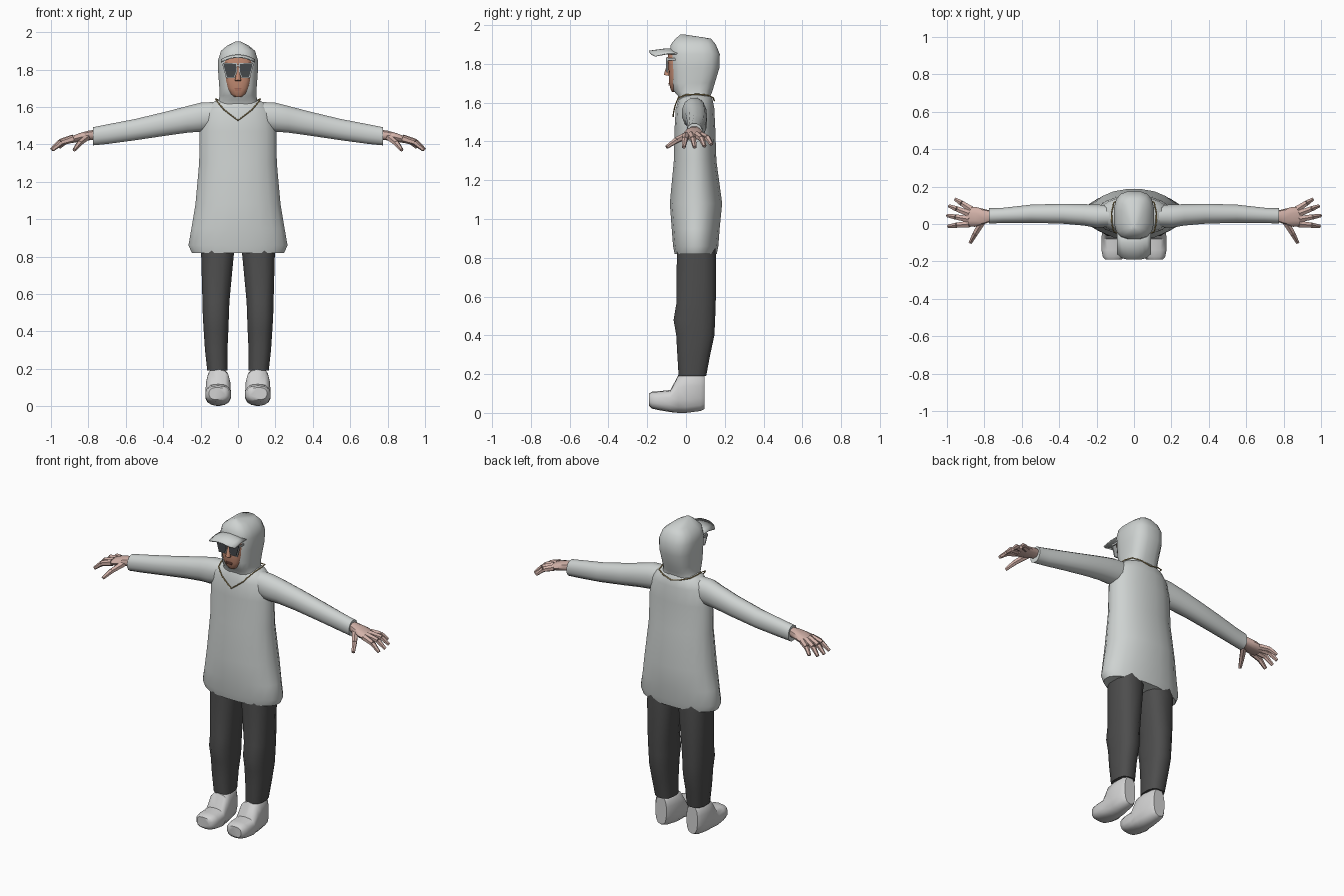
import bpy, bmesh, math
from mathutils import Vector, Matrix

if "Cube" in bpy.data.objects:
    bpy.data.objects.remove(bpy.data.objects["Cube"])


def material(name, r, g, b):
    m = bpy.data.materials.new(name)
    m.use_nodes = True
    m.diffuse_color = (r, g, b, 1)
    bsdf = m.node_tree.nodes["Principled BSDF"]
    bsdf.inputs["Base Color"].default_value = (r, g, b, 1)
    bsdf.inputs["Roughness"].default_value = 0.8
    return m


CLOTH = material("pale grey cloth", 0.62, 0.65, 0.64)
SHOE = material("off white", 0.64, 0.64, 0.64)
DARK = material("charcoal cloth", 0.075, 0.075, 0.075)
HAND = material("pink skin", 0.64, 0.44, 0.39)
FACE = material("tan skin", 0.55, 0.26, 0.17)
LIPS = material("lip brown", 0.34, 0.13, 0.09)
LENS = material("dark lens", 0.06, 0.065, 0.07)
FRAME = material("frame grey", 0.5, 0.52, 0.52)
GOLD = material("gold", 0.58, 0.42, 0.16)


def finish(name, bm, mat, mirror=False, angle=45):
    bmesh.ops.recalc_face_normals(bm, faces=bm.faces)
    me = bpy.data.meshes.new(name)
    bm.to_mesh(me)
    bm.free()
    me.materials.append(mat)
    ob = bpy.data.objects.new(name, me)
    bpy.context.collection.objects.link(ob)
    if mirror:
        mod = ob.modifiers.new("mirror", "MIRROR")
        mod.use_mirror_merge = False
    bpy.ops.object.select_all(action="DESELECT")
    ob.select_set(True)
    bpy.context.view_layer.objects.active = ob
    bpy.ops.object.shade_smooth_by_angle(angle=math.radians(angle))
    return ob


def loft(bm, axis, rings, n=16, p=2.4):
    """Skin superellipse rings (t, low u, high u, low v, high v) along an axis.
    (u, v) is (z, y) along x, (x, z) along y and (x, y) along z."""
    order = {"x": (2, 1, 0), "y": (0, 2, 1), "z": (0, 1, 2)}[axis]
    loops = []
    for t, u0, u1, v0, v1 in rings:
        loop = []
        for i in range(n):
            a = math.tau * (i + 0.5) / n
            c, s = math.cos(a), math.sin(a)
            u = (u0 + u1) / 2 + (u1 - u0) / 2 * math.copysign(abs(c) ** (2 / p), c)
            v = (v0 + v1) / 2 + (v1 - v0) / 2 * math.copysign(abs(s) ** (2 / p), s)
            raw = (u, v, t)
            loop.append(bm.verts.new([raw[k] for k in order]))
        loops.append(loop)
    for a, b in zip(loops, loops[1:]):
        for i in range(n):
            j = (i + 1) % n
            bm.faces.new((a[i], a[j], b[j], b[i]))
    bm.faces.new(loops[0])
    bm.faces.new(loops[-1])


def taper(bm, a, b, r1, r2, sides=6):
    a, b = Vector(a), Vector(b)
    d = b - a
    mat = Matrix.Translation((a + b) / 2) @ d.to_track_quat("Z", "Y").to_matrix().to_4x4()
    bmesh.ops.create_cone(bm, cap_ends=True, segments=sides, radius1=r1,
                          radius2=r2, depth=d.length, matrix=mat)


def box(bm, centre, size):
    mat = Matrix.Translation(centre) @ Matrix.Diagonal((*size, 1))
    bmesh.ops.create_cube(bm, size=1, matrix=mat)


def upright(rows):
    """Rows of (z, half width, front y, back y), centred on x = 0."""
    return [(z, -w, w, f, b) for z, w, f, b in rows]


# Long coat
bm = bmesh.new()
loft(bm, "z", upright([
    (0.82, 0.25, -0.06, 0.16), (0.86, 0.268, -0.068, 0.168),
    (0.95, 0.252, -0.075, 0.175), (1.08, 0.23, -0.085, 0.188),
    (1.3, 0.21, -0.064, 0.158), (1.47, 0.207, -0.06, 0.152),
    (1.57, 0.19, -0.054, 0.147), (1.62, 0.15, -0.038, 0.137),
    (1.64, 0.1, -0.03, 0.125)]), n=20, p=2.15)
finish("coat", bm, CLOTH)

# Sleeves
bm = bmesh.new()
loft(bm, "x", [
    (0.1, 1.48, 1.63, -0.015, 0.1), (0.2, 1.465, 1.625, -0.022, 0.106),
    (0.27, 1.46, 1.607, -0.01, 0.108), (0.38, 1.445, 1.578, 0.0, 0.11),
    (0.55, 1.42, 1.537, 0.005, 0.105), (0.7, 1.4, 1.508, 0.005, 0.088),
    (0.775, 1.393, 1.493, 0.0, 0.086)], n=12, p=2.2)
finish("sleeves", bm, CLOTH, mirror=True)

# Hands: palm, four fingers and a thumb
bm = bmesh.new()
loft(bm, "x", [
    (0.76, 1.425, 1.48, 0.015, 0.07), (0.8, 1.42, 1.474, 0.0, 0.08),
    (0.85, 1.412, 1.46, -0.015, 0.092), (0.895, 1.408, 1.442, -0.012, 0.09)],
    n=10, p=2.4)
for start, mid, tip in [
        ((0.87, 0.078, 1.43), (0.92, 0.11, 1.418), (0.955, 0.132, 1.385)),
        ((0.88, 0.055, 1.433), (0.945, 0.08, 1.415), (0.988, 0.096, 1.375)),
        ((0.88, 0.025, 1.433), (0.95, 0.037, 1.413), (0.998, 0.045, 1.37)),
        ((0.88, 0.0, 1.43), (0.945, -0.006, 1.41), (0.993, -0.012, 1.37)),
        ((0.805, 0.02, 1.44), (0.848, -0.05, 1.405), (0.875, -0.1, 1.37))]:
    taper(bm, start, mid, 0.02, 0.016)
    taper(bm, mid, tip, 0.016, 0.01)
finish("hands", bm, HAND, mirror=True)

# Trousers
bm = bmesh.new()
loft(bm, "z", [
    (0.19, 0.055, 0.166, -0.04, 0.106), (0.3, 0.055, 0.178, -0.047, 0.127),
    (0.4, 0.05, 0.185, -0.053, 0.149), (0.48, 0.047, 0.19, -0.067, 0.153),
    (0.56, 0.044, 0.192, -0.053, 0.156), (0.8, 0.021, 0.199, -0.05, 0.158),
    (0.88, 0.012, 0.199, -0.045, 0.15)], n=12, p=2.6)
finish("trousers", bm, DARK, mirror=True)

# Ankle boots
bm = bmesh.new()
loft(bm, "y", [
    (0.095, 0.07, 0.147, 0.02, 0.195), (0.075, 0.057, 0.163, 0.01, 0.205),
    (0.0, 0.045, 0.17, 0.0, 0.207), (-0.04, 0.04, 0.172, 0.0, 0.195),
    (-0.08, 0.037, 0.175, 0.004, 0.118), (-0.14, 0.037, 0.175, 0.014, 0.112),
    (-0.175, 0.045, 0.168, 0.022, 0.11), (-0.19, 0.065, 0.155, 0.035, 0.1)],
    n=14, p=2.7)
finish("boots", bm, SHOE, mirror=True)

# Hood
bm = bmesh.new()
loft(bm, "z", upright([
    (1.6, 0.115, -0.035, 0.125), (1.635, 0.105, -0.043, 0.128),
    (1.66, 0.099, -0.065, 0.138), (1.7, 0.101, -0.075, 0.15),
    (1.78, 0.107, -0.08, 0.174), (1.85, 0.108, -0.085, 0.176),
    (1.9, 0.092, -0.08, 0.155), (1.93, 0.055, -0.055, 0.13),
    (1.95, 0.012, -0.03, 0.0)]), n=16, p=2.9)
finish("hood", bm, CLOTH)

# Cap visor: a curved sheet, lower at its sides
bm = bmesh.new()
cols = []
for i in range(9):
    k = i / 4 - 1
    drop = 0.026 * k * k
    cols.append([bm.verts.new((0.092 * k, y, z - drop)) for y, z in
                 ((-0.04, 1.88), (-0.1, 1.88), (-0.19 + 0.03 * k ** 4, 1.868))])
for a, b in zip(cols, cols[1:]):
    for j in range(2):
        bm.faces.new((a[j], a[j + 1], b[j + 1], b[j]))
visor = finish("visor", bm, CLOTH)
visor.modifiers.new("thickness", "SOLIDIFY").thickness = 0.006

# Face with nose
bm = bmesh.new()
loft(bm, "z", upright([
    (1.654, 0.022, -0.072, 0.0), (1.668, 0.042, -0.08, 0.0),
    (1.7, 0.058, -0.087, 0.0), (1.74, 0.068, -0.089, 0.0),
    (1.79, 0.074, -0.09, 0.0), (1.84, 0.076, -0.094, 0.0),
    (1.872, 0.06, -0.09, 0.0)]), n=16, p=2.8)
taper(bm, (0, -0.084, 1.82), (0, -0.099, 1.74), 0.006, 0.016, sides=8)
finish("face", bm, FACE)

# Lips
bm = bmesh.new()
for z, w in ((1.699, 0.04), (1.691, 0.032)):
    box(bm, (0, -0.086, z), (w, 0.009, 0.006))
finish("lips", bm, LIPS)

# Sunglasses: frame plates, dark lenses, bridge and temples
for name, mat, y, edge in (("glasses_frame", FRAME, -0.1, 0),
                           ("glasses_lenses", LENS, -0.104, 0.005)):
    bm = bmesh.new()
    z0, z1 = 1.755, 1.835
    outline = [(0.018 + edge, z0 + edge), (0.064 - edge, z0 + edge),
               (0.082 - edge, z1 - 0.012), (0.08 - edge, z1 - edge),
               (0.006 + edge, z1 - edge), (0.006 + edge, z0 + 0.03)]
    front = bm.faces.new([bm.verts.new((x, y, z)) for x, z in outline])
    back = bmesh.ops.extrude_face_region(bm, geom=[front])["geom"]
    bmesh.ops.translate(bm, vec=(0, 0.007, 0),
                        verts=[v for v in back if isinstance(v, bmesh.types.BMVert)])
    if mat == FRAME:
        box(bm, (0.004, y + 0.003, 1.822), (0.012, 0.007, 0.012))
        box(bm, (0.079, -0.075, 1.824), (0.006, 0.05, 0.012))
    finish(name, bm, mat, mirror=True, angle=20)

# Necklace
half = [(0, -0.066, 1.528), (0.03, -0.064, 1.55), (0.075, -0.056, 1.585),
        (0.108, -0.04, 1.625), (0.118, 0.0, 1.64), (0.12, 0.06, 1.643),
        (0.108, 0.115, 1.638), (0.06, 0.14, 1.625), (0, 0.146, 1.61)]
path = half + [(-x, y, z) for x, y, z in half[-2:0:-1]]
curve = bpy.data.curves.new("necklace", "CURVE")
curve.dimensions = "3D"
curve.bevel_depth = 0.0035
curve.bevel_resolution = 1
spline = curve.splines.new("POLY")
spline.points.add(len(path) - 1)
for pt, co in zip(spline.points, path):
    pt.co = (*co, 1)
spline.use_cyclic_u = True
curve.materials.append(GOLD)
bpy.context.collection.objects.link(bpy.data.objects.new("necklace", curve))
